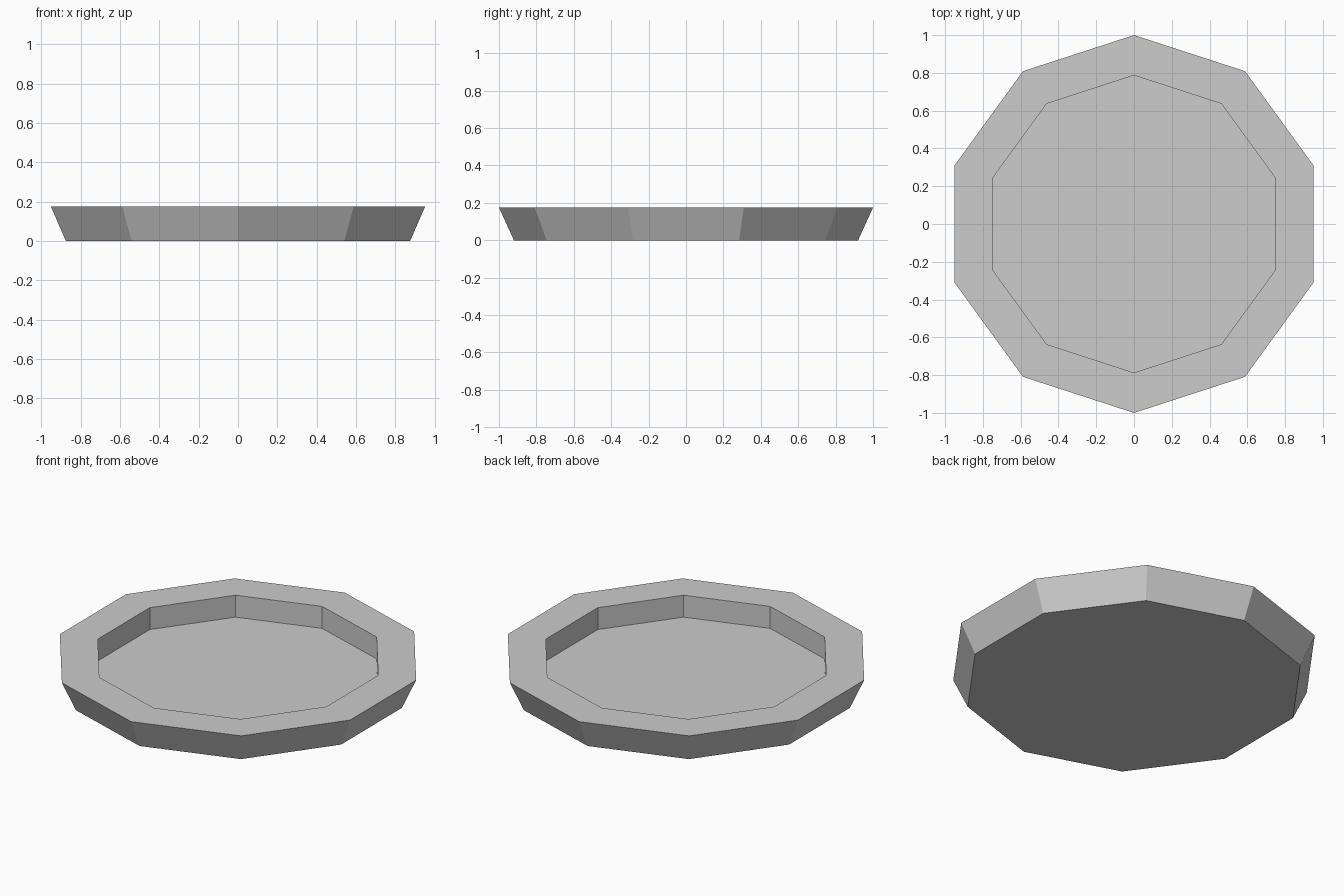
import bpy, bmesh, math

if "Cube" in bpy.data.objects:
    bpy.data.objects.remove(bpy.data.objects["Cube"])

SIDES = 10
# (radius, height) profile: base edge, outer rim, inner rim, tray floor edge
PROFILE = [(0.92, 0.0), (1.0, 0.175), (0.787, 0.175), (0.787, 0.045)]

grey = bpy.data.materials.new("light_grey")
grey.diffuse_color = (0.604, 0.604, 0.604, 1)
grey.use_nodes = True
grey.node_tree.nodes["Principled BSDF"].inputs["Base Color"].default_value = grey.diffuse_color


def ring(bm, radius, z):
    """Ten-sided ring with a corner on the y axis."""
    step = 2 * math.pi / SIDES
    return [bm.verts.new((radius * math.sin(i * step), radius * math.cos(i * step), z))
            for i in range(SIDES)]


# Shallow dish: flared outer wall, flat rim, straight inner wall
bm = bmesh.new()
rings = [ring(bm, r, z) for r, z in PROFILE]
for a, b in zip(rings, rings[1:]):
    for i in range(SIDES):
        j = (i + 1) % SIDES
        bm.faces.new((a[i], a[j], b[j], b[i]))

# Underside and recessed floor
bm.faces.new(rings[0])
bm.faces.new(rings[-1])
bmesh.ops.recalc_face_normals(bm, faces=bm.faces)

mesh = bpy.data.meshes.new("dish")
bm.to_mesh(mesh)
bm.free()
mesh.materials.append(grey)
dish = bpy.data.objects.new("dish", mesh)
bpy.context.collection.objects.link(dish)
